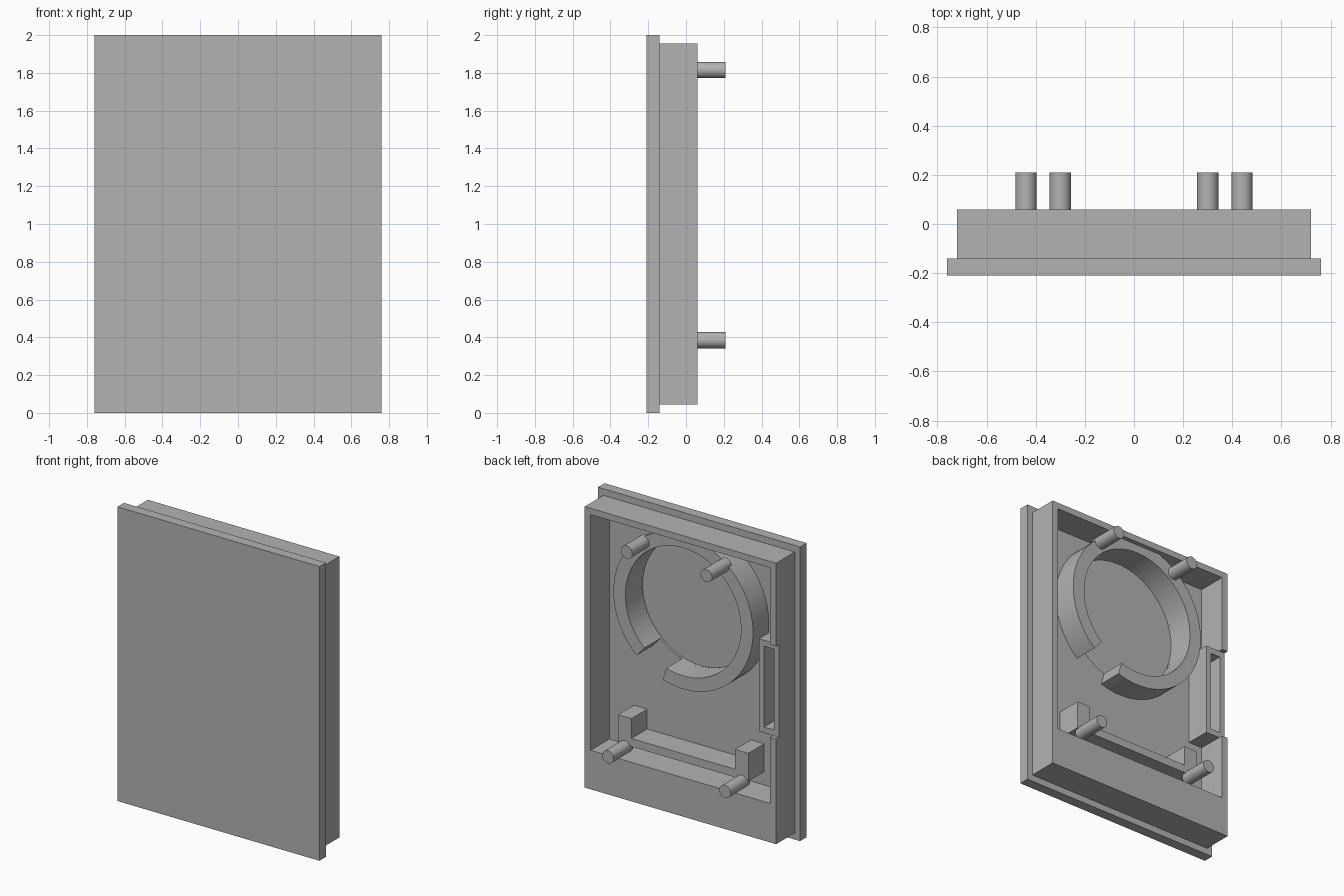
import bpy, bmesh, math
from mathutils import Matrix, Vector

if "Cube" in bpy.data.objects:
    bpy.data.objects.remove(bpy.data.objects["Cube"], do_unlink=True)

grey = bpy.data.materials.new("plain grey")
grey.use_nodes = True
grey.diffuse_color = (0.45, 0.45, 0.45, 1)
grey.node_tree.nodes["Principled BSDF"].inputs["Base Color"].default_value = (0.45, 0.45, 0.45, 1)

PANEL, RIM, INNER, TIP = -0.14, 0.06, 0.03, 0.21   # depth levels along y


def finish(name, bm):
    bmesh.ops.recalc_face_normals(bm, faces=bm.faces)
    mesh = bpy.data.meshes.new(name)
    bm.to_mesh(mesh)
    bm.free()
    mesh.materials.append(grey)
    ob = bpy.data.objects.new(name, mesh)
    bpy.context.collection.objects.link(ob)
    return ob


def box(name, x, y, z):
    bm = bmesh.new()
    size = Matrix.Diagonal((x[1] - x[0], y[1] - y[0], z[1] - z[0], 1))
    centre = Vector((sum(x), sum(y), sum(z))) / 2
    bmesh.ops.create_cube(bm, size=1, matrix=Matrix.Translation(centre) @ size)
    return finish(name, bm)


def extrude_profile(name, points, y0, y1):
    """Extrude a closed outline in the xz plane along y."""
    bm = bmesh.new()
    face = bm.faces.new([bm.verts.new((px, y0, pz)) for px, pz in points])
    new = bmesh.ops.extrude_face_region(bm, geom=[face])["geom"]
    moved = [v for v in new if isinstance(v, bmesh.types.BMVert)]
    bmesh.ops.translate(bm, verts=moved, vec=(0, y1 - y0, 0))
    return finish(name, bm)


def arc(cx, cz, r, a0, a1, n):
    steps = [math.radians(a0 + (a1 - a0) * i / n) for i in range(n + 1)]
    return [(cx + r * math.cos(a), cz + r * math.sin(a)) for a in steps]


def cylinder(name, cx, cz, r, y0, y1, n=32):
    return extrude_profile(name, arc(cx, cz, r, 0, 360, n)[:-1], y0, y1)


def cut(target, cutter):
    cutter.hide_render = True
    mod = target.modifiers.new("cut", "BOOLEAN")
    mod.operation, mod.solver, mod.object = "DIFFERENCE", "EXACT", cutter
    bpy.context.view_layer.objects.active = target
    bpy.ops.object.modifier_apply(modifier=mod.name)
    bpy.data.objects.remove(cutter, do_unlink=True)


def smooth(ob):
    bpy.ops.object.select_all(action="DESELECT")
    ob.select_set(True)
    bpy.context.view_layer.objects.active = ob
    bpy.ops.object.shade_smooth_by_angle(angle=math.radians(30))


# Front plate with a shallow round recess on its inner side
ring_z, ring_in, ring_out = 1.42, 0.435, 0.525
plate = box("front_plate", (-0.76, 0.76), (-0.21, PANEL), (0, 2))
cut(plate, cylinder("recess_cutter", 0, ring_z, ring_in, PANEL - 0.015, 0, 64))

# Frame behind the plate: thin walls and a deep bottom ledge
frame = box("rear_frame", (-0.72, 0.72), (PANEL, RIM), (0.045, 1.955))
cut(frame, box("opening_cutter", (-0.675, 0.675), (-0.3, 0.3), (0.31, 1.912)))
cut(frame, box("side_notch_cutter", (-0.9, -0.6), (PANEL, 0.3), (0.76, 1.39)))

# Slotted housing set into the side wall
housing = box("slot_housing", (-0.72, -0.57), (PANEL, INNER), (0.76, 1.39))
cut(housing, box("slot_cutter", (-0.682, -0.608), (PANEL, 0.3), (0.80, 1.35)))

# Round holder, open at the lower side
outer = arc(0, ring_z, ring_out, -48, 287, 72)
inner = arc(0, ring_z, ring_in, 287, -48, 72)
smooth(extrude_profile("ring_holder", outer + inner, PANEL, INNER))

# U-shaped bracket above the ledge
bracket = [(-0.49, 0.40), (0.49, 0.40), (0.49, 0.59), (0.39, 0.59),
           (0.39, 0.455), (-0.39, 0.455), (-0.39, 0.59), (-0.49, 0.59)]
extrude_profile("lower_bracket", bracket, PANEL, INNER)

# Locating pegs
for side, sx in (("left", 1), ("right", -1)):
    smooth(cylinder("upper_peg_" + side, sx * 0.30, 1.815, 0.043, 0, TIP))
    smooth(cylinder("lower_peg_" + side, sx * 0.44, 0.385, 0.043, 0, TIP))
